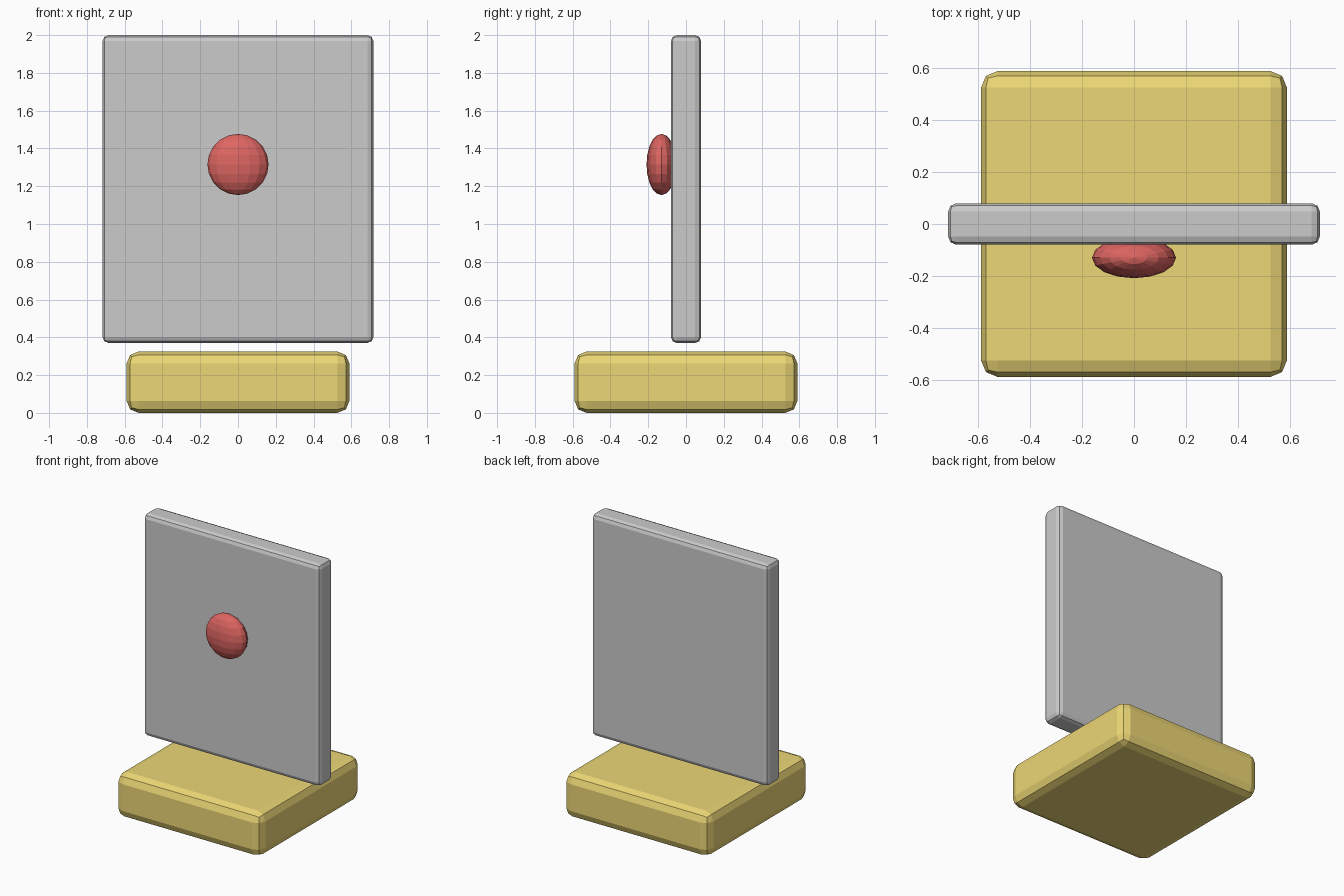
import bpy, bmesh
from mathutils import Matrix, Vector

if "Cube" in bpy.data.objects:
    bpy.data.objects.remove(bpy.data.objects["Cube"])


def material(name, color):
    m = bpy.data.materials.new(name)
    m.diffuse_color = color
    m.use_nodes = True
    m.node_tree.nodes["Principled BSDF"].inputs["Base Color"].default_value = m.diffuse_color
    return m


def add_object(name, bm, mat=None):
    mesh = bpy.data.meshes.new(name)
    bm.to_mesh(mesh)
    bm.free()
    ob = bpy.data.objects.new(name, mesh)
    bpy.context.collection.objects.link(ob)
    if mat:
        mesh.materials.append(mat)
    return ob


def rounded_box(name, size, center, bevel, mat=None):
    bm = bmesh.new()
    bmesh.ops.create_cube(bm, size=1, matrix=Matrix.Translation(center) @ Matrix.Diagonal((*size, 1)))
    ob = add_object(name, bm, mat)
    mod = ob.modifiers.new("bevel", "BEVEL")
    mod.width = bevel
    mod.segments = 2
    return ob


yellow = material("yellow", (0.84, 0.68, 0.18, 1))
red = material("red", (0.72, 0.13, 0.12, 1))

# Square base block
rounded_box("base", (1.18, 1.18, 0.325), Vector((0, 0, 0.1625)), 0.064, yellow)

# Upright panel hovering just above the base
rounded_box("panel", (1.434, 0.16, 1.63), Vector((0, 0, 1.185)), 0.032)

# Flattened button set into the panel front
bm = bmesh.new()
bmesh.ops.create_uvsphere(bm, u_segments=16, v_segments=10, radius=1,
                          matrix=Matrix.Translation((0, -0.13, 1.315)) @ Matrix.Diagonal((0.162, 0.079, 0.162, 1)))
add_object("button", bm, red)
